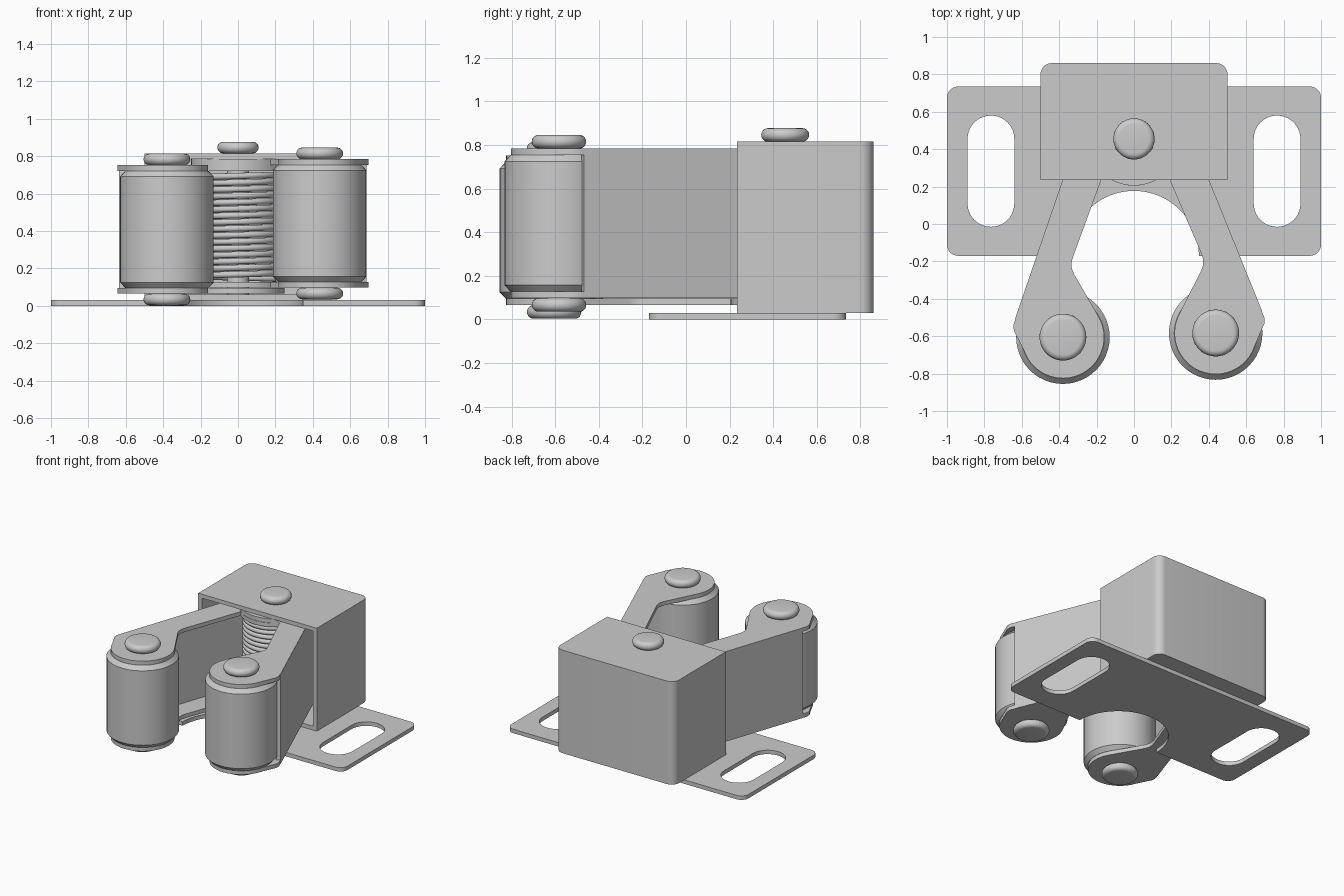
import bpy
import bmesh
from math import sin, cos, pi, radians
from mathutils import Matrix, Vector

if "Cube" in bpy.data.objects:
    bpy.data.objects.remove(bpy.data.objects["Cube"], do_unlink=True)

steel = bpy.data.materials.new("grey steel")
steel.use_nodes = True
grey = (0.6, 0.6, 0.6, 1)
steel.diffuse_color = grey
steel.node_tree.nodes["Principled BSDF"].inputs["Base Color"].default_value = grey

PIVOT = Vector((0, 0.455, 0))
T = 0.03  # sheet thickness


def finish(obj):
    """Turn the object into a mesh, colour it and smooth its round sides."""
    bpy.ops.object.select_all(action='DESELECT')
    obj.select_set(True)
    bpy.context.view_layer.objects.active = obj
    if obj.type == 'CURVE':
        bpy.ops.object.convert(target='MESH')
        obj = bpy.context.view_layer.objects.active
        bm = bmesh.new()
        bm.from_mesh(obj.data)
        bmesh.ops.remove_doubles(bm, verts=bm.verts, dist=0.0001)
        bmesh.ops.recalc_face_normals(bm, faces=bm.faces)
        bm.to_mesh(obj.data)
        bm.free()
    obj.data.materials.clear()
    obj.data.materials.append(steel)
    bpy.ops.object.shade_smooth_by_angle(angle=radians(35))


def link(name, data):
    obj = bpy.data.objects.new(name, data)
    bpy.context.collection.objects.link(obj)
    return obj


def add_spline(curve, points, cyclic):
    spline = curve.splines.new('POLY')
    spline.points.add(len(points) - 1)
    for sp, p in zip(spline.points, points):
        sp.co = (p[0], p[1], p[2] if len(p) > 2 else 0, 1)
    spline.use_cyclic_u = cyclic


def sheet(name, loops, z0, z1):
    """Flat outline, with optional holes, extruded from z0 to z1."""
    curve = bpy.data.curves.new(name, 'CURVE')
    curve.dimensions = '2D'
    curve.fill_mode = 'BOTH'
    curve.extrude = (z1 - z0) / 2
    for loop in loops:
        add_spline(curve, loop, True)
    obj = link(name, curve)
    obj.location.z = (z0 + z1) / 2
    finish(obj)


def arc(cx, cy, r, a0, a1, n=8):
    steps = [radians(a0 + (a1 - a0) * i / n) for i in range(n + 1)]
    return [(cx + r * cos(a), cy + r * sin(a)) for a in steps]


def lathe(name, profile, x, y, z=0, flip=False):
    """Revolve (radius, height) points about a vertical axis."""
    bm = bmesh.new()
    verts = [bm.verts.new((r, 0, h)) for r, h in profile]
    edges = [bm.edges.new(pair) for pair in zip(verts, verts[1:])]
    bmesh.ops.spin(bm, geom=verts + edges, cent=(0, 0, 0), axis=(0, 0, 1),
                   angle=2 * pi, steps=48)
    bmesh.ops.remove_doubles(bm, verts=bm.verts, dist=0.0001)
    if flip:
        bmesh.ops.scale(bm, vec=(1, 1, -1), verts=bm.verts)
    bmesh.ops.recalc_face_normals(bm, faces=bm.faces)
    mesh = bpy.data.meshes.new(name)
    bm.to_mesh(mesh)
    bm.free()
    obj = link(name, mesh)
    obj.location = (x, y, z)
    finish(obj)


def rivet_head(name, r, x, y, z, flip=False):
    h = 0.031
    rim = arc(r - h, h, h, -90, 90, 10)
    lathe(name, [(0, 0)] + rim + [(0, 2 * h)], x, y, z, flip)


def pin(name, r, x, y, z0, z1):
    lathe(name, [(0, z0), (r, z0), (r, z1), (0, z1)], x, y)


# Mounting plate with a rounded front notch and two slots
c = 0.06
plate = (arc(-1 + c, -0.17 + c, c, 270, 180) + arc(-1 + c, 0.735 - c, c, 180, 90)
         + arc(1 - c, 0.735 - c, c, 90, 0) + arc(1 - c, -0.17 + c, c, 0, -90)
         + arc(0, -0.17, 0.347, 0, 180, 40))
slots = [arc(s * 0.765, 0.455, 0.125, 0, 180, 20)
         + arc(s * 0.765, 0.11, 0.125, 180, 360, 20) for s in (-1, 1)]
sheet("mounting_plate", [plate] + slots, 0, T)


# Housing: bent wall, roof and floor, open at the front
def housing_outline(inset):
    w, back, r = 0.5 - inset, 0.86 - inset, c - inset
    return ([(w, 0.235)] + arc(w - r, back - r, r, 0, 90)
            + arc(-w + r, back - r, r, 90, 180) + [(-w, 0.235)])


sheet("housing_wall", [housing_outline(0) + housing_outline(T)[::-1]], T, 0.815)
sheet("housing_roof", [housing_outline(0.002)], 0.785, 0.815)
sheet("housing_floor", [housing_outline(0.002)], T, 2 * T)

# Pivot pin, its head and the coil spring around it
pin("pivot_pin", 0.06, PIVOT.x, PIVOT.y, T, 0.82)
rivet_head("pivot_head", 0.11, PIVOT.x, PIVOT.y, 0.815)

coil = bpy.data.curves.new("spring", 'CURVE')
coil.dimensions = '3D'
coil.bevel_depth = 0.0165
coil.bevel_resolution = 5
coil.use_fill_caps = True
turns, seg = 16, 48
z_low, z_high = 0.142, 0.703
add_spline(coil, [(PIVOT.x + 0.215 * cos(2 * pi * i / seg),
                   PIVOT.y + 0.215 * sin(2 * pi * i / seg),
                   z_low + (z_high - z_low) * i / (turns * seg))
                  for i in range(turns * seg + 1)], False)
finish(link("spring", coil))

# Right arm shape, measured from the pivot
hub = (-0.38, -1.06)
heel = (-0.272, 0.093)
flange = ([heel, (-0.635, -0.965), (-0.645, -0.995), (-0.642, -1.025)]
          + arc(*hub, 0.22, 200, 390, 32)
          + [(-0.322, -0.72), (-0.333, -0.69), (-0.333, -0.655), (-0.322, -0.62)]
          + arc(0, 0, 0.25, 229, 510, 40))
web = [(-0.274, 0.094), (-0.635, -0.959), (-0.604, -0.968), (-0.244, 0.083)]


def arm(side, mirror, turn, z0, z1):
    rot = Matrix.Rotation(radians(turn), 3, 'Z')

    def place(points):
        moved = [PIVOT + rot @ Vector((mirror * x, y, 0)) for x, y in points]
        return [(p.x, p.y) for p in moved]

    sheet(side + "_arm_top", [place(flange)], z1 - T, z1)
    sheet(side + "_arm_bottom", [place(flange)], z0, z0 + T)
    sheet(side + "_arm_web", [place(web)], z0 + 0.0005, z1 - 0.0005)

    # Roller, axle and riveted axle ends
    x, y = place([hub])[0]
    a, b = z0 + T, z1 - T
    lathe(side + "_roller", [(0, a), (0.222, a), (0.25, a + T),
                             (0.25, b - T), (0.222, b), (0, b)], x, y)
    pin(side + "_axle", 0.06, x, y, z0 - 0.01, z1 + 0.01)
    rivet_head(side + "_axle_top_head", 0.125, x, y, z1)
    rivet_head(side + "_axle_bottom_head", 0.125, x, y, z0, True)


arm("right", 1, 0, 0.065, 0.752)
arm("left", -1, 3.1, 0.097, 0.784)
